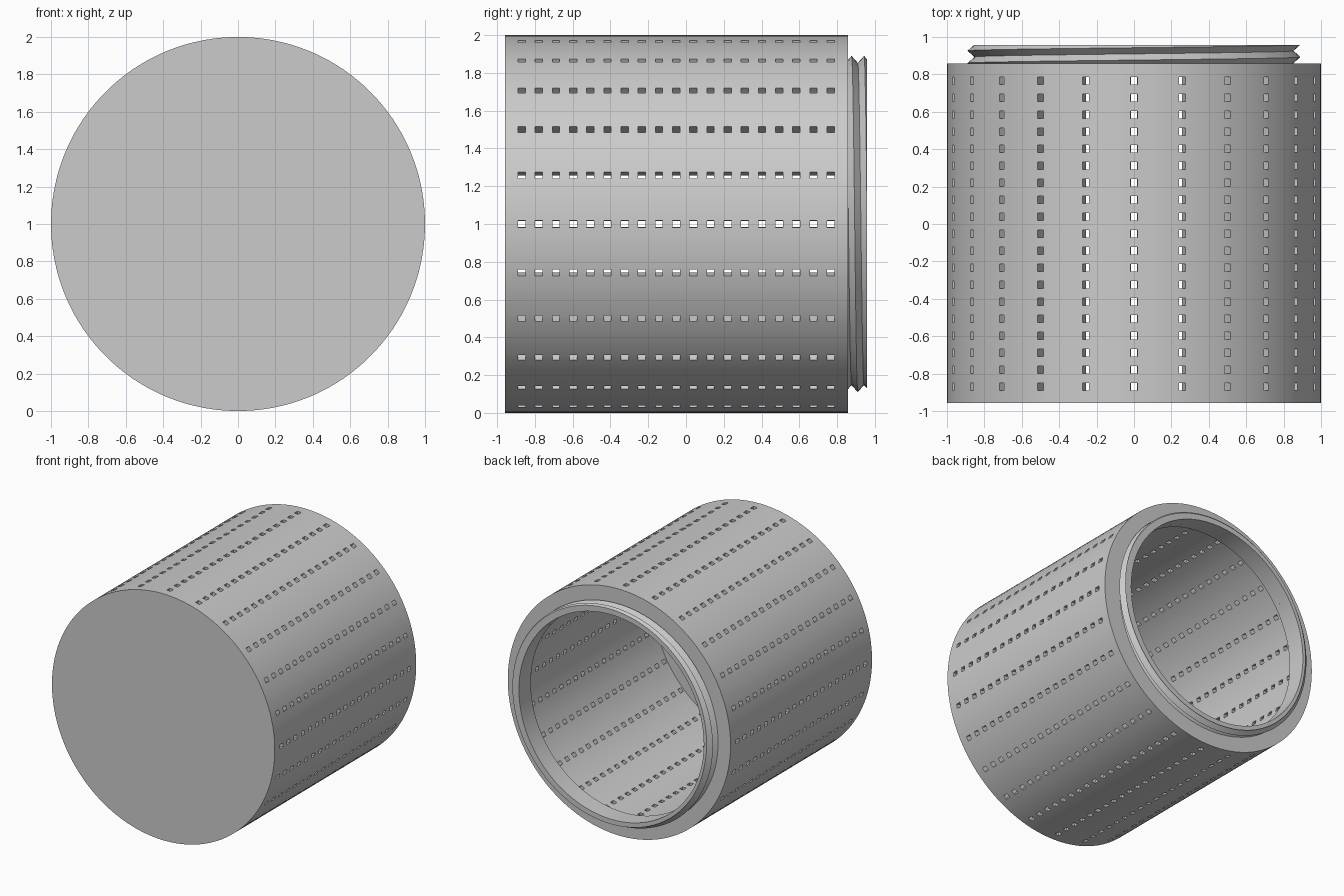
import bpy
import bmesh
from math import sin, cos, pi, floor, radians

if "Cube" in bpy.data.objects:
    bpy.data.objects.remove(bpy.data.objects["Cube"], do_unlink=True)

# Main dimensions (the axis runs along y)
FRONT, SHOULDER, TOP = -0.957, 0.857, 0.957
FLOOR, LIP = -0.905, 0.805
R_OUT, R_IN, R_BORE = 1.0, 0.93, 0.83
CREST, ROOT, PITCH, START = 0.89, 0.853, 0.066, 0.86
COLUMNS, ROWS = 24, 19
HALF_ANGLE, HALF_LEN = 0.0177, 0.0195

grey = bpy.data.materials.new("plain grey")
grey.use_nodes = True
grey.diffuse_color = (0.6, 0.6, 0.6, 1)
grey.node_tree.nodes["Principled BSDF"].inputs["Base Color"].default_value = (0.6, 0.6, 0.6, 1)


def point(r, a, y):
    return (-r * cos(a), y, 1 + r * sin(a))


def finish(bm, name):
    bmesh.ops.remove_doubles(bm, verts=bm.verts, dist=0.00005)
    bmesh.ops.recalc_face_normals(bm, faces=bm.faces)
    mesh = bpy.data.meshes.new(name)
    bm.to_mesh(mesh)
    bm.free()
    mesh.materials.append(grey)
    obj = bpy.data.objects.new(name, mesh)
    bpy.context.collection.objects.link(obj)
    bpy.ops.object.select_all(action='DESELECT')
    obj.select_set(True)
    bpy.context.view_layer.objects.active = obj
    bpy.ops.object.shade_smooth_by_angle(angle=radians(30))
    return obj


def perforated_body():
    bm = bmesh.new()
    # Column angles: each hole column is followed by four plain strips
    angles = []
    step = 2 * pi / COLUMNS
    for h in range(COLUMNS):
        left, right = h * step - HALF_ANGLE, h * step + HALF_ANGLE
        gap = (step - 2 * HALF_ANGLE) / 4
        angles += [left] + [right + gap * k for k in range(4)]
    n = len(angles)

    # Hole edges along the axis; the wall ends differ outside and inside
    edges = []
    for k in range(ROWS):
        y = -0.87 + 0.0909 * k
        edges += [y - HALF_LEN, y + HALF_LEN]

    def rings(r, ys):
        return [[bm.verts.new(point(r, a, y)) for a in angles] for y in ys]

    outer = rings(R_OUT, [FRONT] + edges + [SHOULDER])
    inner = rings(R_IN, [FLOOR] + edges + [LIP])
    bore_top = rings(R_BORE, [SHOULDER])[0]
    bore_low = rings(R_BORE, [LIP])[0]

    def strip(a, b, i):
        j = (i + 1) % n
        bm.faces.new((a[i], a[j], b[j], b[i]))

    for i in range(n):
        j = (i + 1) % n
        for k in range(len(outer) - 1):
            if i % 5 == 0 and k % 2 == 1:
                # Hole: four side walls through the shell
                strip(outer[k], inner[k], i)
                strip(outer[k + 1], inner[k + 1], i)
                for c in (i, j):
                    bm.faces.new((outer[k][c], outer[k + 1][c],
                                  inner[k + 1][c], inner[k][c]))
            else:
                strip(outer[k], outer[k + 1], i)
                strip(inner[k], inner[k + 1], i)
        # Shoulder, bore and underside of the lip
        strip(outer[-1], bore_top, i)
        strip(bore_top, bore_low, i)
        strip(bore_low, inner[-1], i)

    # Closed front and inner floor
    bm.faces.new(outer[0])
    bm.faces.new(inner[0])
    return finish(bm, "perforated_body")


def threaded_neck(segments=96):
    bm = bmesh.new()

    def radius(y, a):
        turn = (y - START) / PITCH - a / (2 * pi)
        away = abs(turn - floor(turn + 0.5)) * 2
        return CREST - (CREST - ROOT) * away

    # Rows follow the helical crests and roots, trimmed at both ends
    columns = []
    for i in range(segments + 1):
        a = 2 * pi * i / segments
        column = [bm.verts.new(point(R_BORE, a, SHOULDER))]
        for k in range(-5, 6):
            y = START + PITCH * (a / (2 * pi) + k / 2)
            y = min(max(y, SHOULDER), TOP)
            column.append(bm.verts.new(point(radius(y, a), a, y)))
        column.append(bm.verts.new(point(R_BORE, a, TOP)))
        columns.append(column)
    for a, b in zip(columns, columns[1:]):
        for k in range(len(a)):
            m = (k + 1) % len(a)
            bm.faces.new((a[k], b[k], b[m], a[m]))
    return finish(bm, "threaded_neck")


perforated_body()
threaded_neck()
